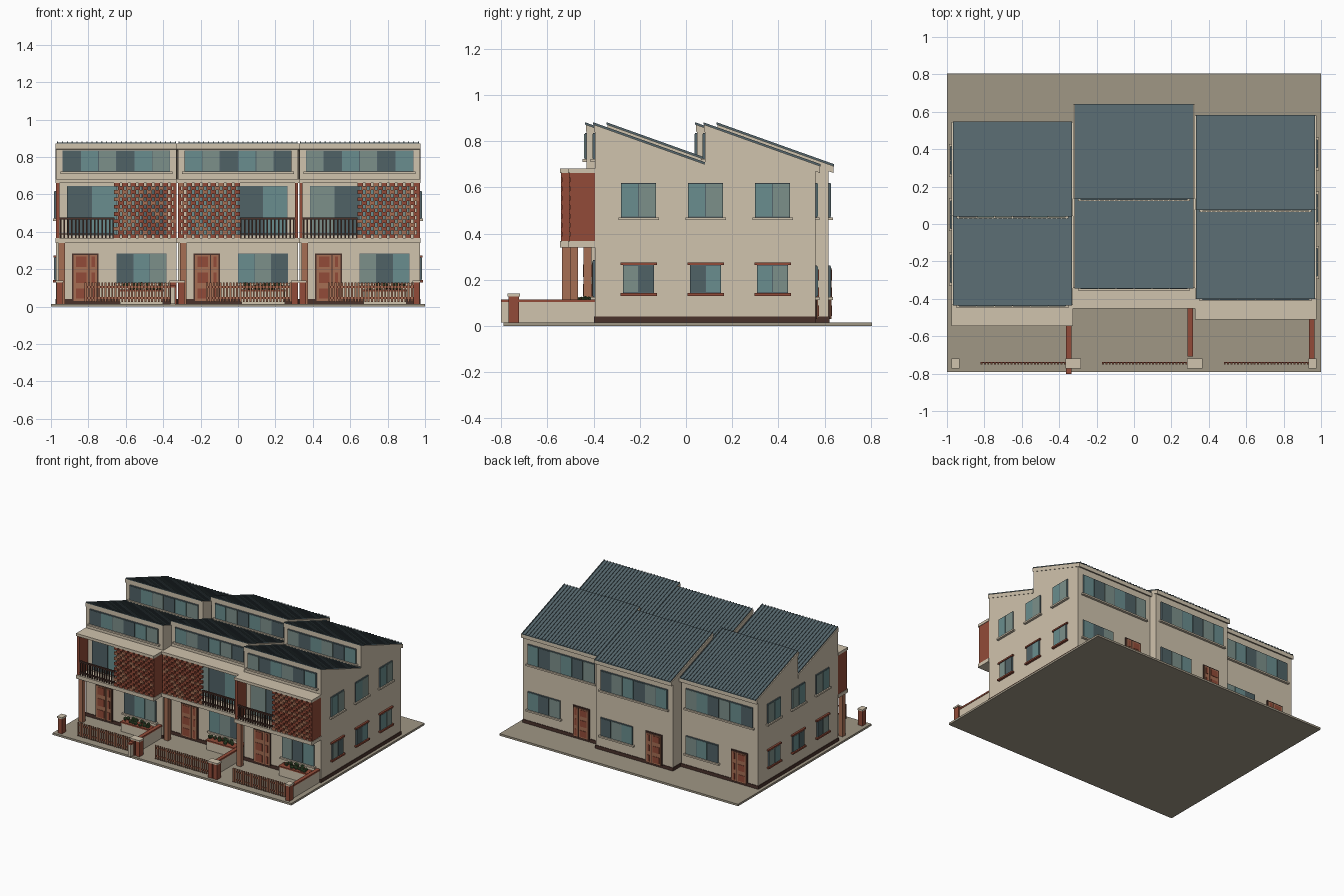
import bpy
import bmesh
import random
from mathutils import Matrix, Vector

random.seed(4)
if "Cube" in bpy.data.objects:
    bpy.data.objects.remove(bpy.data.objects["Cube"], do_unlink=True)

# Flat colours, given as display hex and converted to linear
COLOURS = {
    "cream_render": "D0C3AD", "paving": "A09785", "slate": "54656B",
    "brick": "924B38", "terracotta": "A66E54", "dark_wood": "4A322B",
    "glass_dark": "506266", "glass_teal": "6A8D8E", "glass_grey": "7C908A",
    "leaf_green": "3E5634",
}
GLASS = ["glass_dark", "glass_teal", "glass_grey"]
SLOT = {name: i for i, name in enumerate(COLOURS)}


def linear(c):
    return c / 12.92 if c <= 0.04045 else ((c + 0.055) / 1.055) ** 2.4


MATERIALS = []
for name, code in COLOURS.items():
    rgba = [linear(b / 255) for b in bytes.fromhex(code)] + [1]
    mat = bpy.data.materials.new(name)
    mat.use_nodes = True
    mat.diffuse_color = rgba
    shader = mat.node_tree.nodes["Principled BSDF"]
    shader.inputs["Base Color"].default_value = rgba
    shader.inputs["Roughness"].default_value = 0.8
    MATERIALS.append(mat)


class Part:
    """A named object gathered from boxes, prisms and balls."""

    def __init__(self, name, at=(0, 0)):
        self.name, self.at, self.bm = name, at, bmesh.new()

    def paint(self, verts, colour):
        for face in {f for v in verts for f in v.link_faces}:
            face.material_index = SLOT[colour]

    def box(self, colour, x, y, z):
        lo, hi = Vector((x[0], y[0], z[0])), Vector((x[1], y[1], z[1]))
        m = Matrix.Translation((lo + hi) / 2) @ Matrix.Diagonal((*(hi - lo), 1))
        self.paint(bmesh.ops.create_cube(self.bm, size=1, matrix=m)["verts"], colour)

    def prism(self, colour, profile, x):
        rings = [[self.bm.verts.new((px, y, z)) for y, z in profile] for px in x]
        n = len(profile)
        self.bm.faces.new(rings[0])
        self.bm.faces.new(rings[1][::-1])
        for i in range(n):
            j = (i + 1) % n
            self.bm.faces.new((rings[0][i], rings[1][i], rings[1][j], rings[0][j]))
        self.paint(rings[0] + rings[1], colour)

    def ball(self, colour, centre, radius):
        m = Matrix.Translation(centre)
        made = bmesh.ops.create_icosphere(self.bm, subdivisions=1, radius=radius, matrix=m)
        self.paint(made["verts"], colour)

    def on_wall(self, colour, side, face, u, depth, z):
        """Box on a wall: u runs along the wall, depth runs outward."""
        sign = 1 if side in ("back", "east") else -1
        d = sorted(face + sign * k for k in depth)
        x, y = (u, d) if side in ("front", "back") else (d, u)
        self.box(colour, x, y, z)

    def done(self):
        bmesh.ops.recalc_face_normals(self.bm, faces=self.bm.faces)
        mesh = bpy.data.meshes.new(self.name)
        self.bm.to_mesh(mesh)
        self.bm.free()
        for m in MATERIALS:
            mesh.materials.append(m)
        obj = bpy.data.objects.new(self.name, mesh)
        obj.location = (*self.at, 0)
        bpy.context.collection.objects.link(obj)


def window(part, side, face, u, z, panes, shift=0, sill=None, lintel=None):
    gap = 0.004
    part.on_wall("slate", side, face, u, (-0.002, 0.008), z)
    step = (u[1] - u[0]) / panes
    for i in range(panes):
        pane = (u[0] + i * step + gap / 2, u[0] + (i + 1) * step - gap / 2)
        part.on_wall(GLASS[(i + shift) % 3], side, face, pane, (0, 0.011),
                     (z[0] + gap, z[1] - gap))
    wide = (u[0] - 0.012, u[1] + 0.012)
    if sill:
        part.on_wall(sill, side, face, wide, (-0.002, 0.018), (z[0] - 0.012, z[0]))
    if lintel:
        part.on_wall(lintel, side, face, wide, (-0.002, 0.014), (z[1], z[1] + 0.011))


def door(part, side, face, u, z):
    part.on_wall("dark_wood", side, face, u, (-0.002, 0.008), z)
    split = u[0] + 0.62 * (u[1] - u[0])
    for a, b in ((u[0] + 0.008, split), (split + 0.005, u[1] - 0.008)):
        part.on_wall("terracotta", side, face, (a, b), (0, 0.012), (z[0], z[1] - 0.01))
        third = (z[1] - z[0]) / 3
        for k in range(3):
            low = z[0] + k * third + 0.012
            part.on_wall("brick", side, face, (a + 0.012, b - 0.012), (0, 0.015),
                         (low, low + third - 0.03))


GROUND, FRONT, RIDGE, BACK, HALF = 0.015, -0.43, 0.047, 0.525, 0.322
PITCH, TOP = 0.357, 0.872


def build_house(label, cx, dy, flip, shift):
    at = (cx, dy)

    # Sawtooth wall body and plinth
    walls = Part(label + "_walls", at)
    drop = TOP - 0.02
    walls.prism("cream_render", [
        (FRONT, GROUND), (BACK, GROUND), (BACK, drop - PITCH * (BACK - RIDGE)),
        (RIDGE, drop), (RIDGE, drop - PITCH * (RIDGE - FRONT)), (FRONT, drop)],
        (-HALF, HALF))
    walls.box("dark_wood", (-0.326, 0.326), (FRONT - 0.004, BACK + 0.004), (GROUND, 0.04))
    walls.done()

    # Two ribbed roof pitches on pale barge boards
    roof = Part(label + "_roof", at)

    def pitch(colour, start, end, low, high, x):
        fall = PITCH * (end - start)
        roof.prism(colour, [(start, TOP + low), (end, TOP + low - fall),
                            (end, TOP + high - fall), (start, TOP + high)], x)

    for start, end in ((FRONT - 0.004, RIDGE), (RIDGE - 0.004, BACK + 0.02)):
        pitch("cream_render", start, end, -0.03, 0, (-0.325, 0.325))
        pitch("slate", start - 0.003, end + 0.003, 0, 0.005, (-0.318, 0.318))
        for i in range(25):
            x = -0.315 + i * 0.02625
            pitch("slate", start - 0.003, end + 0.003, 0.005, 0.01, (x - 0.003, x + 0.003))
    roof.done()

    # Windows and doors front and back
    openings = Part(label + "_windows_and_doors", at)
    strip = (-0.287, 0.287)
    for face in (FRONT, RIDGE):
        window(openings, "front", face, strip, (0.722, 0.835), 6, shift, "cream_render")
    window(openings, "front", FRONT, (-0.265, 0.265), (0.38, 0.645), 4, shift)
    window(openings, "front", FRONT, (0, 0.267), (0.125, 0.285), 3, shift, "cream_render")
    window(openings, "back", BACK, (-0.28, 0.28), (0.47, 0.62), 6, shift, "cream_render")
    window(openings, "back", BACK, (0.01, 0.28), (0.125, 0.262), 3, shift, "cream_render")
    door(openings, "front", FRONT, (-0.237, -0.095), (0.03, 0.285))
    door(openings, "back", BACK, (-0.237, -0.1), (0.03, 0.262))
    openings.done()

    # Balcony slabs, side walls and post
    balcony = Part(label + "_balcony", at)
    edge = FRONT - 0.115
    for z in ((0.34, 0.367), (0.662, 0.682)):
        balcony.box("cream_render", (-0.325, 0.325), (edge, FRONT), z)
    for x in ((-0.322, -0.304), (0.304, 0.322)):
        balcony.box("brick", x, (edge + 0.008, FRONT), (0.367, 0.662))
    balcony.box("terracotta", (-0.31, -0.275), (edge + 0.008, edge + 0.043), (GROUND, 0.34))
    balcony.done()

    # Open brickwork screen on one half, railing on the other
    screen = Part(label + "_brick_screen", at)
    rows, pitch_x = 15, 0.043
    rise = (0.662 - 0.367) / rows
    for r in range(rows):
        x = -0.012 + (r % 2) * pitch_x / 2
        while x < 0.3:
            span = (x, min(x + 0.03, 0.318))
            span = (-span[1], -span[0]) if flip else span
            tint = random.choice(["brick", "brick", "terracotta"])
            z = 0.367 + r * rise
            screen.box(tint, span, (edge + 0.004, edge + 0.024), (z, z + rise))
            x += pitch_x
    screen.done()

    railing = Part(label + "_railing", at)
    ends = (0.01, 0.305) if flip else (-0.305, -0.01)
    y = edge + 0.014
    for z in ((0.465, 0.475), (0.385, 0.392)):
        railing.box("dark_wood", ends, (y - 0.007, y + 0.007), z)
    for i in range(15):
        x = ends[0] + 0.006 + i * 0.0202
        railing.box("dark_wood", (x - 0.004, x + 0.004), (y - 0.004, y + 0.004), (0.367, 0.465))
    railing.done()

    # Garden wall with brick coping
    garden_wall = Part(label + "_garden_wall", at)
    run = (-0.802, FRONT)
    garden_wall.box("cream_render", (0.289, 0.312), run, (GROUND, 0.103))
    garden_wall.box("brick", (0.286, 0.315), run, (0.103, 0.115))
    garden_wall.done()

    # Gate piers and picket fence along the street
    fence = Part(label + "_fence", (cx, 0))
    for x in (-0.304, 0.304):
        fence.box("brick", (x - 0.017, x + 0.017), (-0.769, -0.723), (GROUND, 0.128))
        fence.box("cream_render", (x - 0.021, x + 0.021), (-0.773, -0.719), (0.128, 0.14))
    for z in ((0.04, 0.05), (0.1, 0.11)):
        fence.box("brick", (-0.17, 0.287), (-0.744, -0.738), z)
    for i in range(26):
        x = -0.165 + i * 0.0178
        fence.box("terracotta", (x - 0.005, x + 0.005), (-0.75, -0.744), (0.025, 0.13))
    fence.done()

    # Planter with shrubs and blooms
    planter = Part(label + "_planter", at)
    planter.box("cream_render", (0.02, 0.25), (-0.5, -0.44), (GROUND, 0.085))
    planter.box("brick", (0.016, 0.254), (-0.504, -0.436), (0.08, 0.09))
    for i in range(24):
        spot = (random.uniform(0.035, 0.235), random.uniform(-0.49, -0.45),
                random.uniform(0.095, 0.118))
        bloom = i % 5 == 0
        planter.ball("brick" if bloom else "leaf_green", spot, 0.006 if bloom else 0.014)
    planter.done()


# Paved plot
plot = Part("paved_plot")
plot.box("paving", (-1, 1), (-0.79, 0.805), (0, GROUND))
plot.done()

# Terrace of three staggered houses
build_house("right_house", -0.65, 0, False, 0)
build_house("middle_house", 0, 0.093, True, 1)
build_house("left_house", 0.65, 0.035, False, 2)

# Gable windows on both end walls
for label, side, sign, dy in (("right", "west", -1, 0), ("left", "east", 1, 0.035)):
    gable = Part(label + "_gable_windows", (0, dy))
    face = sign * (0.65 + HALF)
    for i in range(3):
        y = -0.24 + i * 0.29
        window(gable, side, face, (y - 0.076, y + 0.076), (0.47, 0.618), 2, 1, "cream_render")
        window(gable, side, face, (y - 0.067, y + 0.067), (0.142, 0.263), 2, 2 + i,
               "brick", "brick")
    gable.done()
